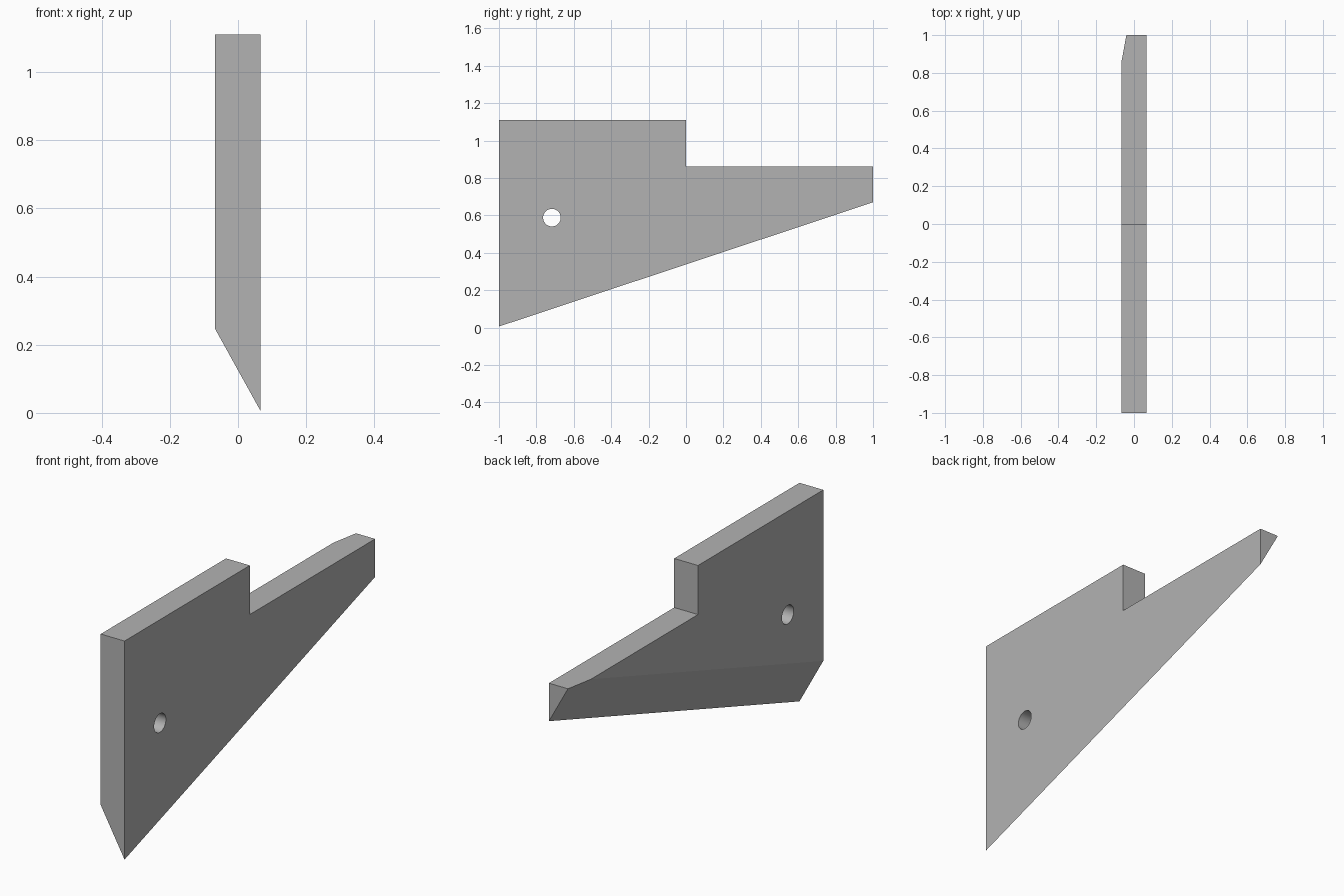
import bpy
import bmesh
import math
from mathutils import Vector

cube = bpy.data.objects.get("Cube")
if cube:
    bpy.data.objects.remove(cube, do_unlink=True)

X0, X1 = -0.067, 0.066
HOLE_Y, HOLE_Z, HOLE_R = -0.717, 0.588, 0.047

# Plain grey material
grey = bpy.data.materials.new("plain grey")
grey.use_nodes = True
colour = (0.45, 0.45, 0.45, 1)
grey.diffuse_color = colour
grey.node_tree.nodes["Principled BSDF"].inputs["Base Color"].default_value = colour

# Stepped side profile (y, z), extruded across the thickness
profile = [(-1, 0.006), (1, 0.67), (1, 0.862), (0, 0.862), (0, 1.11), (-1, 1.11)]
bm = bmesh.new()
side = bm.faces.new([bm.verts.new((X0, y, z)) for y, z in profile])
ext = bmesh.ops.extrude_face_region(bm, geom=[side])
moved = [v for v in ext["geom"] if isinstance(v, bmesh.types.BMVert)]
bmesh.ops.translate(bm, verts=moved, vec=(X1 - X0, 0, 0))
bmesh.ops.recalc_face_normals(bm, faces=bm.faces)

# Bevelled cutting edge: slice off the underside along a slanted plane
tip = Vector((X1, *profile[0]))
along = Vector((X1, *profile[1])) - tip
across = Vector((X0, -1, 0.246)) - tip
normal = along.cross(across)
if normal.z > 0:
    normal.negate()
bmesh.ops.bisect_plane(bm, geom=bm.verts[:] + bm.edges[:] + bm.faces[:], dist=1e-5,
                       plane_co=tip, plane_no=normal, clear_outer=True)
bmesh.ops.holes_fill(bm, edges=[e for e in bm.edges if e.is_boundary], sides=0)
bmesh.ops.recalc_face_normals(bm, faces=bm.faces)

mesh = bpy.data.meshes.new("blade_plate")
bm.to_mesh(mesh)
bm.free()
mesh.materials.append(grey)
plate = bpy.data.objects.new("blade_plate", mesh)
bpy.context.collection.objects.link(plate)

# Round through hole
bpy.ops.mesh.primitive_cylinder_add(vertices=48, radius=HOLE_R, depth=0.5,
                                    location=(0, HOLE_Y, HOLE_Z),
                                    rotation=(0, math.pi / 2, 0))
cutter = bpy.context.object
cutter.name = "hole_cutter"
cutter.hide_render = True
cutter.data.materials.append(grey)

cut = plate.modifiers.new("hole", 'BOOLEAN')
cut.operation = 'DIFFERENCE'
cut.solver = 'EXACT'
cut.object = cutter

bpy.ops.object.select_all(action='DESELECT')
plate.select_set(True)
bpy.context.view_layer.objects.active = plate
bpy.ops.object.modifier_apply(modifier=cut.name)
bpy.data.objects.remove(cutter, do_unlink=True)
bpy.ops.object.shade_smooth_by_angle(angle=math.radians(20))
